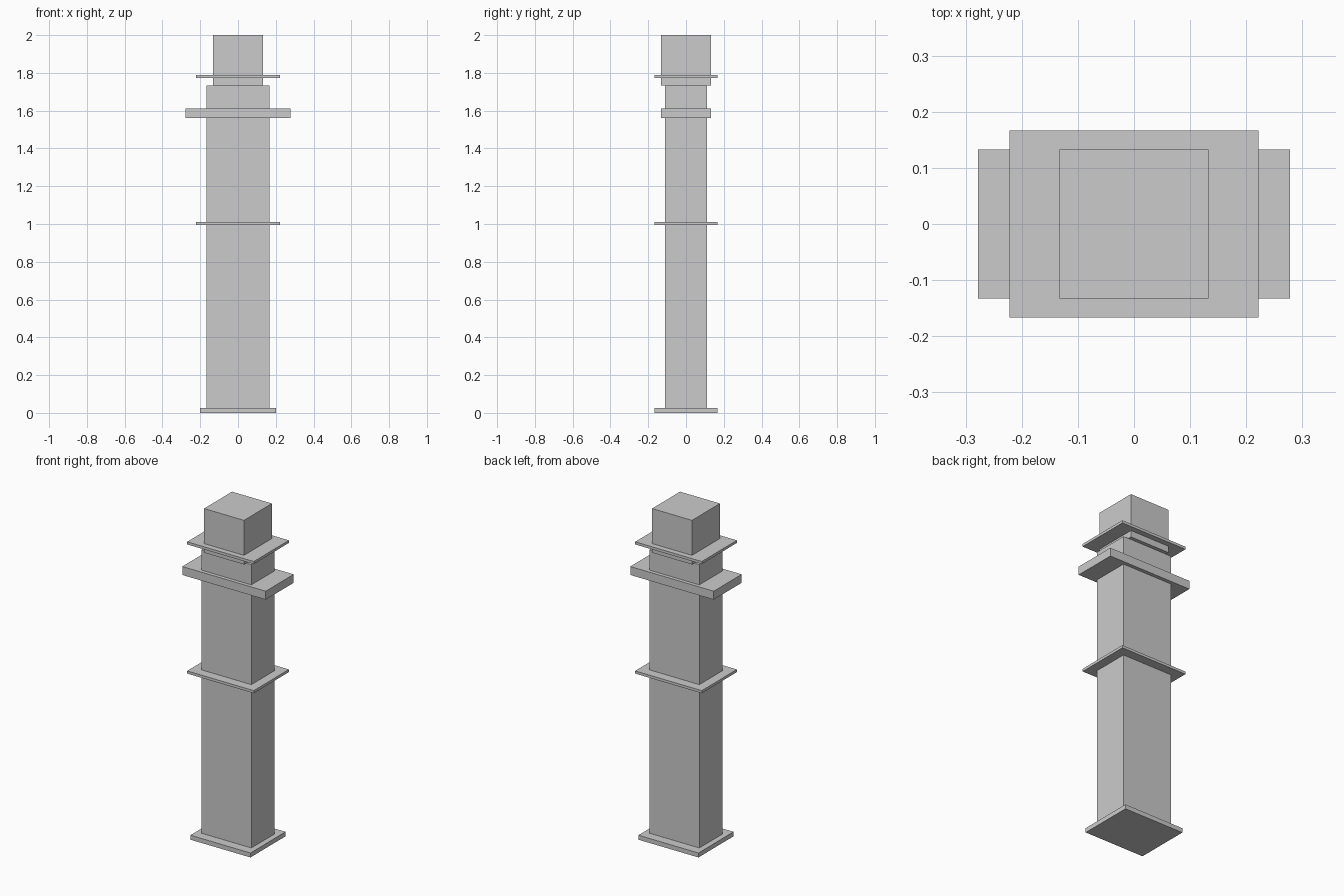
import bpy
import bmesh

if "Cube" in bpy.data.objects:
    bpy.data.objects.remove(bpy.data.objects["Cube"])


def box(name, half_x, half_y, z0, z1):
    """Axis-aligned box centred on x = y = 0, spanning z0 to z1."""
    bm = bmesh.new()
    bmesh.ops.create_cube(bm, size=1.0)
    bmesh.ops.scale(bm, vec=(2 * half_x, 2 * half_y, z1 - z0), verts=bm.verts)
    bmesh.ops.translate(bm, vec=(0, 0, (z0 + z1) / 2), verts=bm.verts)
    mesh = bpy.data.meshes.new(name)
    bm.to_mesh(mesh)
    bm.free()
    obj = bpy.data.objects.new(name, mesh)
    bpy.context.collection.objects.link(obj)
    return obj


# Foot plate and tall column
box("base_plate", 0.2, 0.167, 0.0, 0.027)
box("column", 0.167, 0.111, 0.0, 1.734)

# Wide crossbar around the upper column
box("shoulder_bar", 0.278, 0.133, 1.561, 1.612)

# Square head block
box("head_block", 0.133, 0.133, 1.734, 2.0)

# Thin identical flanges around the column and the head
for name, z in (("middle_flange", 0.995), ("head_flange", 1.773)):
    box(name, 0.222, 0.167, z, z + 0.016)
